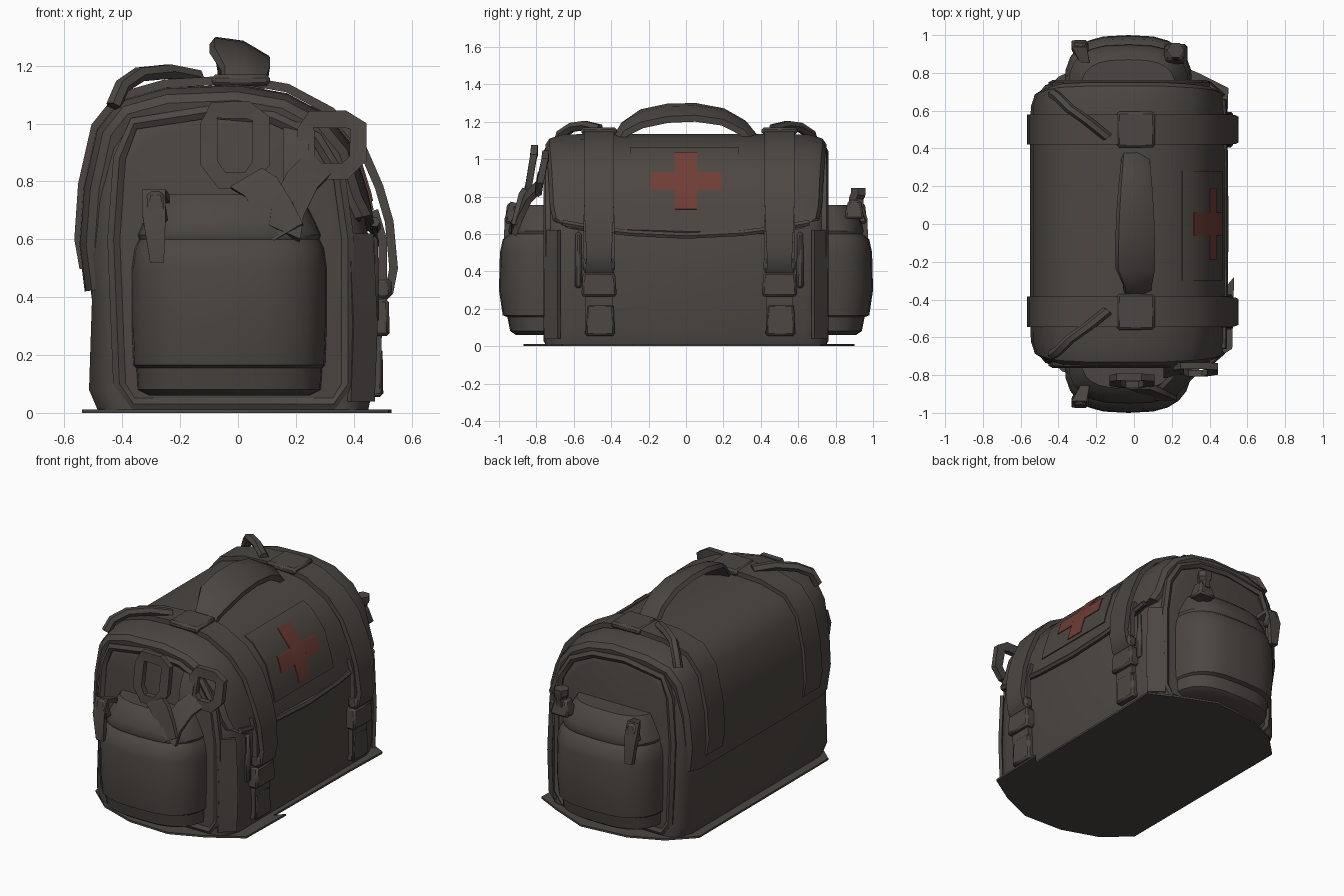
import bpy, bmesh, math
from mathutils import Vector as V

if "Cube" in bpy.data.objects:
    bpy.data.objects.remove(bpy.data.objects["Cube"])


def material(name, rgb):
    m = bpy.data.materials.new(name)
    m.diffuse_color = (*rgb, 1)
    m.use_nodes = True
    m.node_tree.nodes["Principled BSDF"].inputs["Base Color"].default_value = m.diffuse_color
    return m


CLOTH = material("dark_grey_brown_cloth", (0.072, 0.062, 0.054))
RED = material("faded_red", (0.16, 0.047, 0.036))
X, Y, Z = V((1, 0, 0)), V((0, 1, 0)), V((0, 0, 1))


def loft(name, rings, mat=CLOTH, closed=False):
    """Skin a list of equal-length closed rings."""
    bm = bmesh.new()
    vs = [[bm.verts.new(p) for p in r] for r in rings]
    n, k = len(vs[0]), len(vs)
    for i in range(k if closed else k - 1):
        a, b = vs[i], vs[(i + 1) % k]
        for j in range(n):
            bm.faces.new((a[j], a[(j + 1) % n], b[(j + 1) % n], b[j]))
    if not closed:
        bm.faces.new(vs[0])
        bm.faces.new(vs[-1])
    bmesh.ops.recalc_face_normals(bm, faces=bm.faces)
    me = bpy.data.meshes.new(name)
    bm.to_mesh(me)
    bm.free()
    ob = bpy.data.objects.new(name, me)
    me.materials.append(mat)
    bpy.context.collection.objects.link(ob)
    return ob


def sweep(name, pts, w, section, scale=None, closed=False, mat=CLOTH):
    """Sweep a section (along w, along normal) over a path."""
    pts = [V(p) for p in pts]
    k, rings = len(pts), []
    for i, p in enumerate(pts):
        a = pts[(i - 1) % k] if closed or i else p
        b = pts[(i + 1) % k] if closed or i < k - 1 else p
        nrm = (b - a).cross(w).normalized()
        s = scale[i] if scale else 1
        rings.append([p + w * (u * s) + nrm * v for u, v in section])
    return loft(name, rings, mat, closed)


def flat(width, thick, off=0):
    h = width / 2
    return [(-h, off), (-h, off + thick), (h, off + thick), (h, off)]


def disc(r, n=6):
    return [(r * math.cos(2 * math.pi * i / n), r * math.sin(2 * math.pi * i / n)) for i in range(n)]


def box(name, c, s, taper=1.0, bevel=0.012):
    x, y, z = (v / 2 for v in s)
    rings = [[V(c) + V((a * x * t, b * y * t, h)) for a, b in ((-1, -1), (1, -1), (1, 1), (-1, 1))]
             for h, t in ((-z, 1), (z, taper))]
    ob = loft(name, rings)
    m = ob.modifiers.new("bevel", "BEVEL")
    m.width, m.segments = bevel, 1
    return ob


# Lid arch from the back (-x) over the top to the flap edge (+x)
ARCH = [(-.53, .42), (-.55, .58), (-.535, .78), (-.49, .98), (-.41, 1.08), (-.25, 1.125), (0, 1.135),
        (.17, 1.105), (.31, 1.03), (.40, .92), (.45, .76), (.485, .60)]

# Main body with rounded ends
prof = [((x + .03) * .95 - .03, z - .03) for x, z in ARCH]
prof += [(.465, .42), (.47, .1), (.45, .01), (-.485, .01), (-.515, .08)]
rings = []
for y, sx, sz in ((-.75, .80, .9), (-.735, .89, .95), (-.70, .95, .985), (-.63, 1, 1),
                  (.63, 1, 1), (.70, .95, .985), (.735, .89, .95), (.75, .80, .9)):
    rings.append([((x + .03) * sx - .03, y, z if z < .02 else z * sz) for x, z in prof])
loft("bag_body", rings)

# Lid: rounded shell over the body, corners of the flap raised
sec = [(-.745, -.09), (-.75, -.055), (-.73, -.025), (-.66, -.004), (-.5, 0), (.5, 0), (.66, -.004),
       (.73, -.025), (.75, -.055), (.745, -.09), (.67, -.10), (-.67, -.10)]
lid = sweep("lid", [(x, 0, z) for x, z in ARCH], Y, sec,
            [.93, .94, .95, .97, .99, 1, 1, 1, .99, .98, .97, .95])
for v in lid.data.vertices:
    if v.co.x > .3 and v.co.z < .7:
        v.co.z += .09 if abs(v.co.y) > .68 else (.03 if abs(v.co.y) > .6 else 0)
# Flap hem, sagging in the middle
sweep("flap_hem", [(.47 + .012 * math.cos(y * 2), y, .60 + .07 * (y / .66) ** 2 - .01)
                   for y in (-.66, -.5, -.3, 0, .3, .5, .66)], X, disc(.018))


def on_flap(z0, z1):
    """Path on the front of the lid from z0 down to z1."""
    front = ARCH[6:]
    def at(z):
        for (xa, za), (xb, zb) in zip(front, front[1:]):
            if zb <= z <= za:
                return xa + (xb - xa) * (za - z) / (za - zb)
    mid = [p for p in front if z1 < p[1] < z0]
    return [(at(z0), z0)] + mid + [(at(z1), z1)]


# Patch and red cross
sweep("cross_patch", [(x, -.01, z) for x, z in on_flap(1.06, .70)], Y, flat(.58, .012, -.006))
for nm, yc, w, top, bot in (("cross_upright", 0, .12, 1.03, .73), ("cross_arm_a", -.125, .13, .925, .835),
                            ("cross_arm_b", .125, .13, .925, .835)):
    sweep(nm, [(x, yc, z) for x, z in on_flap(top, bot)], Y, flat(w, .009, .002), mat=RED)

# Straps over the lid with buckles, loose loop and lower straps
STRAP = [(-.53, .50), (-.548, .6), (-.535, .79), (-.49, .99), (-.41, 1.09), (-.25, 1.135), (0, 1.15), (.17, 1.12),
         (.32, 1.04), (.42, .93), (.485, .78), (.52, .66), (.535, .5), (.52, .42), (.48, .38)]
for tag, y in (("near", -.465), ("far", .50)):
    s = -1 if y < 0 else 1
    sweep("strap_" + tag, [(x, y, z) for x, z in STRAP], Y, flat(.16, .03, -.012),
          [1, 1, 1, 1, 1, 1, 1, 1, 1, 1, 1, .95, .85, .85, 1])
    sweep("strap_keeper_" + tag, [(.47, y, .70), (.50, y, .60), (.50, y, .46)], Y, flat(.165, .03, -.015))
    box("strap_pad_" + tag, (.01, y, 1.15), (.2, .19, .04))
    box("buckle_" + tag, (.50, y, .43), (.06, .17, .07))
    box("buckle_tab_" + tag, (.485, y, .33), (.08, .19, .13), .9)
    sweep("lower_strap_" + tag, [(.48, y, .35), (.475, y, .2), (.475, y, .06)], Y, flat(.145, .03, -.01))
    box("strap_foot_" + tag, (.475, y + .005, .14), (.055, .16, .17), .9)
    box("side_tab_" + tag, (.47, y + s * .11, .46), (.035, .04, .30), .8)
    # Shoulder strap stub on top
    sweep("top_loop_" + tag, [(-.43, s * .69, 1.06), (-.40, s * .67, 1.13), (-.34, s * .61, 1.17),
                              (-.24, s * .54, 1.18), (-.14, s * .46, 1.16)],
          V((.6, -s * .8, 0)).cross(Z).normalized(), disc(.028))

# Carry handle, wide and tilted in the middle
sweep("carry_handle", [(.02, -.37, 1.10), (.02, -.33, 1.17), (.01, -.24, 1.225), (.01, -.1, 1.255),
                       (.01, .05, 1.26), (.01, .2, 1.235), (.01, .31, 1.175), (.01, .37, 1.10)],
      V((-.95, 0, .30)), [(-.11, -.03), (-.105, .005), (0, .028), (.10, .012), (.11, -.015), (0, -.02)],
      [.7, .72, 1, 1, .95, .85, .75, .7])

# End pockets, piping and ties
def half_round(cx, hw, reach, z, s):
    out = []
    for i in range(13):
        a = math.pi * i / 12
        c, q = math.cos(a), math.sin(a)
        out.append((cx + hw * math.copysign(abs(c) ** .7, c), s * (.70 + (reach - .70) * max(q, 0) ** .7), z))
    return out


POCKET = [(.06, .28, .91), (.08, .32, .94), (.155, .325, .955), (.165, .335, .98), (.3, .34, 1.0), (.5, .34, .995),
          (.57, .33, .98), (.60, .315, .945), (.615, .32, .95), (.66, .30, .94), (.72, .27, .91), (.755, .25, .87)]
for tag, s in (("front", -1), ("back", 1)):
    loft(tag + "_pocket", [half_round(-.03, hw, r, z, s) for z, hw, r in POCKET])
    sweep(tag + "_end_piping", [(x, s * .738, z) for x, z in
          ((-.36, .03), (-.41, .1), (-.43, .6), (-.41, .88), (-.36, 1.0), (-.1, 1.04), (.12, 1.02),
           (.27, .95), (.35, .82), (.38, .6), (.38, .1), (.33, .03))], Y, disc(.025), closed=True)
    sweep(tag + "_corner_band", [(.425, s * .715, .04), (.435, s * .715, .3), (.42, s * .715, .62)],
          V((.75, -s * .65, 0)), flat(.11, .02, -.01))
    # Tie hanging on the pocket side
    sweep(tag + "_tie", [(-.26, s * .86, .74), (-.29, s * .93, .76), (-.29, s * .955, .68), (-.28, s * .96, .52)],
          X, flat(.08, .03, -.015), [.6, 1, 1, .6])
    box(tag + "_tie_knot", (-.285, s * .935, .71), (.09, .07, .11), .6)

# Clip rings on the front end with their hanging straps
for tag, cx, hw, hz, yt, yb in (("left", -.01, .09, .122, -.81, -.85), ("right", .325, .09, .09, -.75, -.79)):
    ring = [(-.8, 1), (.5, 1), (1, .75), (1, -.5), (.5, -1), (-.5, -1), (-1, -.5), (-1, .6)]
    sweep("clip_ring_" + tag, [(cx + hw * a, yt + (yb - yt) * (1 - b) / 2, .925 + hz * b) for a, b in ring],
          Y, [(.018, -.03), (.018, .03), (-.018, .03), (-.018, -.03)], closed=True)
sweep("ring_strap_left", [(.03, -.86, .81), (.08, -.88, .78), (.13, -.90, .70), (.17, -.92, .62)],
      V((.85, 0, .5)), flat(.13, .03, -.015))
sweep("ring_strap_right", [(.27, -.79, .85), (.22, -.84, .80), (.17, -.89, .70), (.16, -.92, .62)],
      V((.9, 0, -.4)), flat(.12, .03, -.015))
sweep("ring_anchor", [(.20, -.73, 1.0), (.20, -.78, .92), (.20, -.80, .80)], X, flat(.09, .03, -.015))

# Peg standing on the back pocket
box("peg_base", (.22, .90, .73), (.13, .11, .10), .6)
sweep("peg", [(.22, .91, .74), (.22, .91, .79), (.22, .92, .81), (.22, .92, .845)], X, disc(.045), [.8, .6, 1, 1])

# Thin ground sheet under the bag
outline = [(-.54, -.64), (-.38, -.78), (-.15, -.86), (.12, -.87), (.33, -.78), (.52, -.66), (.53, -.28), (.48, -.34),
           (.49, .42), (.50, .72), (.34, .80), (.1, .90), (-.2, .87), (-.40, .78), (-.54, .64)]
loft("ground_sheet", [[(x, y, z) for x, y in outline] for z in (0, .012)])

# Smooth shading with crisp edges
for ob in bpy.context.scene.objects:
    ob.select_set(True)
    bpy.context.view_layer.objects.active = ob
bpy.ops.object.shade_smooth_by_angle(angle=math.radians(38))
